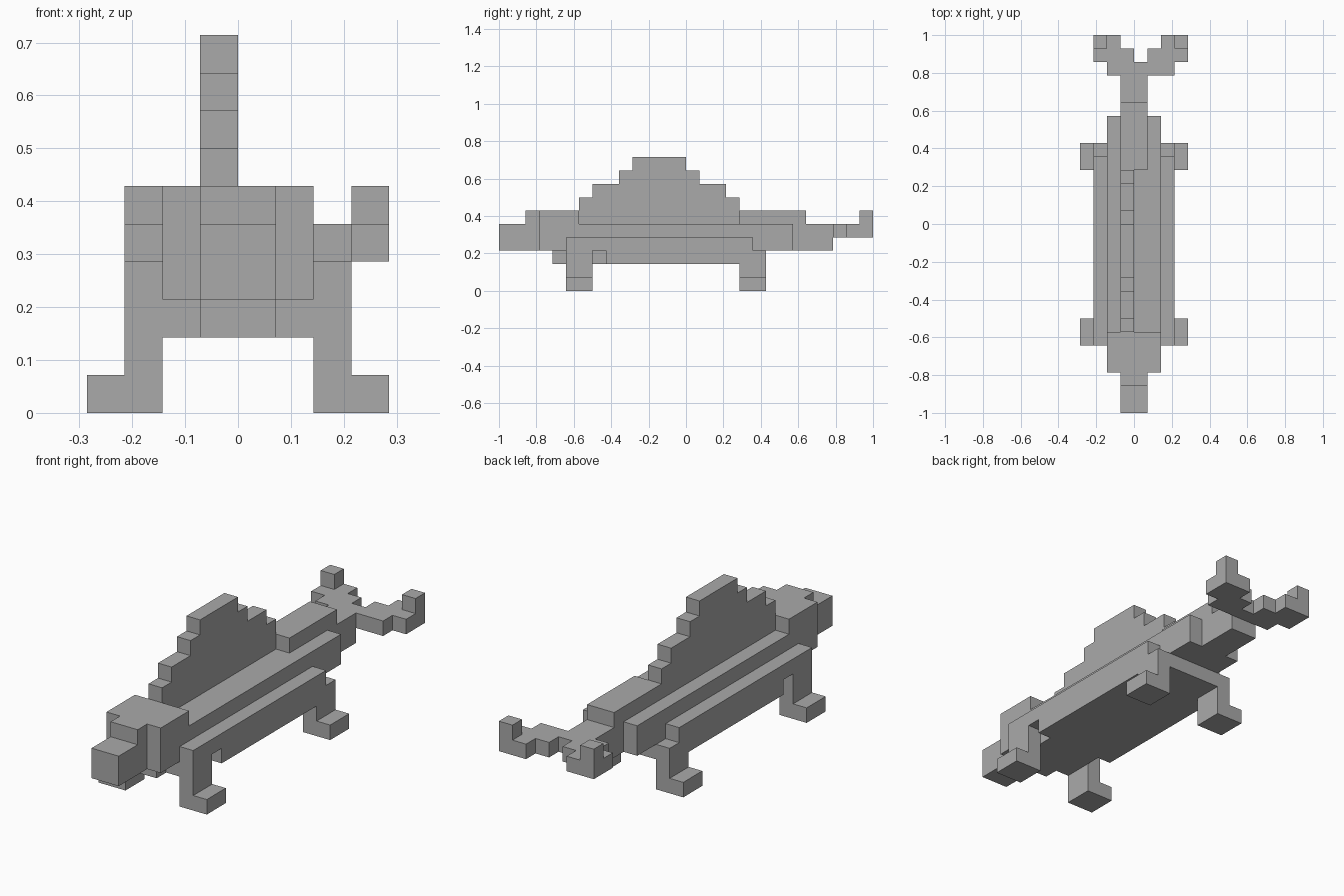
import bpy
import bmesh
from mathutils import Vector

UNIT = 1 / 14  # edge length of one block

cube = bpy.data.objects.get("Cube")
if cube:
    bpy.data.objects.remove(cube, do_unlink=True)

grey = bpy.data.materials.new("plain grey")
grey.use_nodes = True
grey.diffuse_color = (0.4, 0.4, 0.4, 1)
grey.node_tree.nodes["Principled BSDF"].inputs["Base Color"].default_value = (0.4, 0.4, 0.4, 1)


def extrude(name, outline, low, high, axis="x", mirror=False):
    """Extrude a block outline: (y, z) along x, or (x, y) along z."""
    bm = bmesh.new()
    if axis == "x":
        points = [Vector((low, a, b)) for a, b in outline]
        step = Vector((high - low, 0, 0))
    else:
        points = [Vector((a, b, low)) for a, b in outline]
        step = Vector((0, 0, high - low))
    face = bm.faces.new([bm.verts.new(p * UNIT) for p in points])
    result = bmesh.ops.extrude_face_region(bm, geom=[face], use_keep_orig=True)
    moved = [v for v in result["geom"] if isinstance(v, bmesh.types.BMVert)]
    bmesh.ops.translate(bm, verts=moved, vec=step * UNIT)
    bmesh.ops.recalc_face_normals(bm, faces=bm.faces)
    mesh = bpy.data.meshes.new(name)
    bm.to_mesh(mesh)
    bm.free()
    mesh.materials.append(grey)
    obj = bpy.data.objects.new(name, mesh)
    bpy.context.collection.objects.link(obj)
    if mirror:
        obj.modifiers.new("Mirror", "MIRROR").use_axis[0] = True
    return obj


def box(name, x, y, z, mirror=False):
    outline = [(y[0], z[0]), (y[1], z[0]), (y[1], z[1]), (y[0], z[1])]
    return extrude(name, outline, x[0], x[1], mirror=mirror)


# Torso with belly and raised head
extrude("body", [(-11, 3), (-9, 3), (-9, 2), (6, 2), (6, 3), (8, 3),
                 (8, 5), (-8, 5), (-8, 6), (-11, 6)], -2, 2)

# Snout and chin
extrude("snout", [(-14, 3), (-11, 3), (-11, 6), (-12, 6), (-12, 5), (-14, 5)], -1, 1)
box("chin", (-1, 1), (-10, -9), (2, 3))

# Tail root running up over the back
extrude("tail", [(8, 3), (11, 3), (11, 5), (9, 5), (9, 6), (4, 6), (4, 5), (8, 5)], -1, 1)

# Forked tail fin with upturned tips
extrude("tail_fork", [(-2, 11), (3, 11), (3, 12), (4, 12), (4, 14), (2, 14),
                      (2, 13), (1, 13), (1, 12), (0, 12), (0, 13), (-1, 13),
                      (-1, 14), (-3, 14), (-3, 12), (-2, 12)], 4, 5, axis="z")
for name, x in (("right_tail_tip", -3), ("left_tail_tip", 3)):
    box(name, (x, x + 1), (13, 14), (5, 6))

# Stepped back sail, built from (start, end, height) steps
steps = [(-8, -7, 7), (-7, -5, 8), (-5, -4, 9), (-4, 0, 10),
         (0, 1, 9), (1, 3, 8), (3, 4, 7)]
sail = [(-8, 5)]
for start, end, height in steps:
    sail += [(start, height), (end, height)]
extrude("back_sail", sail + [(4, 5)], -1, 0)

# Flanks with front and rear legs
extrude("flank_and_legs", [(-9, 0), (-7, 0), (-7, 3), (-6, 3), (-6, 2), (4, 2),
                           (4, 0), (6, 0), (6, 3), (5, 3), (5, 4), (-9, 4)],
        2, 3, mirror=True)

# Feet
for name, y in (("front_feet", -9), ("rear_feet", 4)):
    box(name, (3, 4), (y, y + 2), (0, 1), mirror=True)
